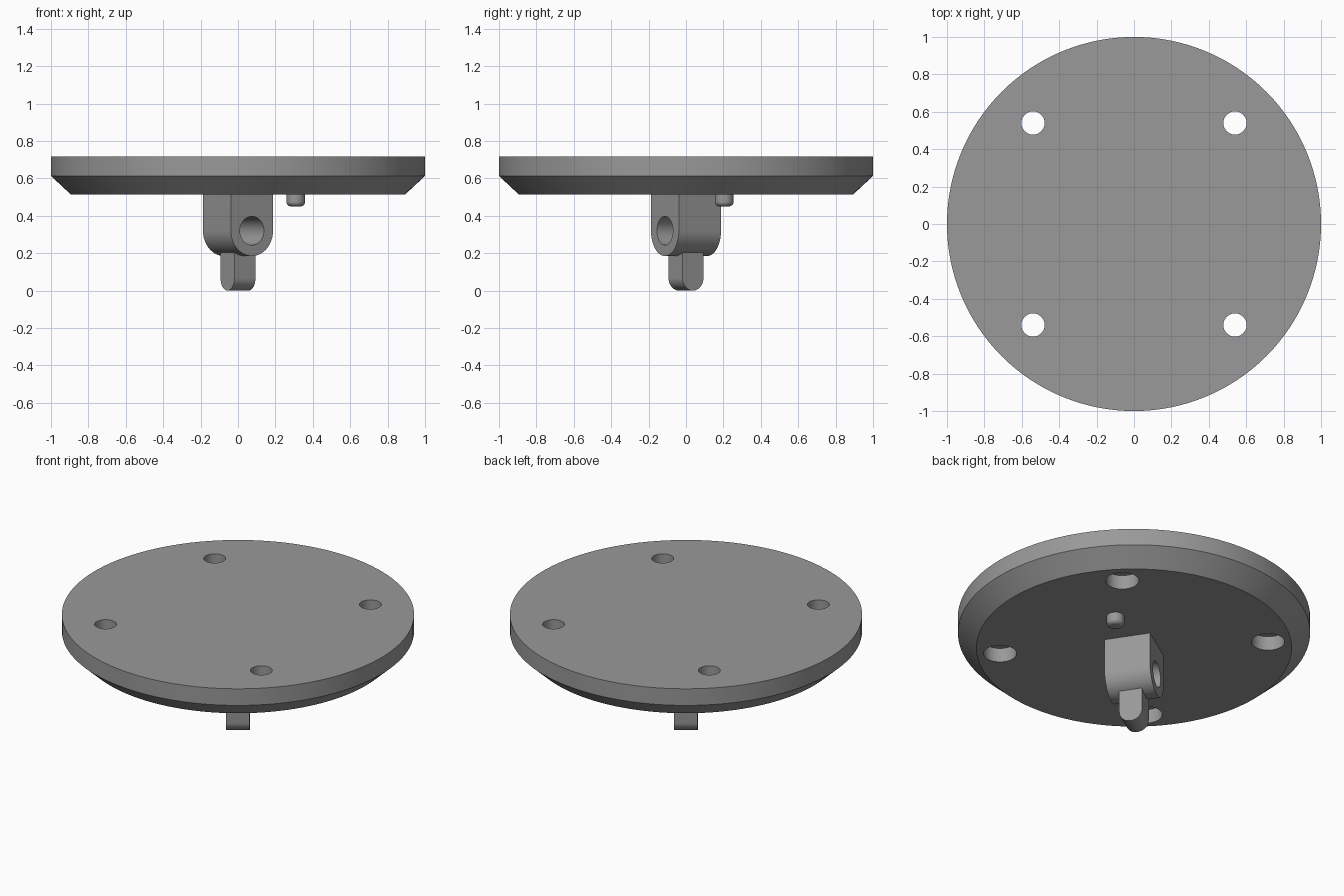
import bpy, bmesh, math
from mathutils import Matrix

if "Cube" in bpy.data.objects:
    bpy.data.objects.remove(bpy.data.objects["Cube"])

TURN = math.radians(33.5)   # the hanger is twisted about z

steel = bpy.data.materials.new("grey steel")
steel.diffuse_color = (0.32, 0.32, 0.32, 1)
steel.use_nodes = True
steel.node_tree.nodes["Principled BSDF"].inputs["Base Color"].default_value = steel.diffuse_color


def finish(bm, name):
    bmesh.ops.recalc_face_normals(bm, faces=bm.faces)
    mesh = bpy.data.meshes.new(name)
    bm.to_mesh(mesh)
    bm.free()
    obj = bpy.data.objects.new(name, mesh)
    bpy.context.collection.objects.link(obj)
    mesh.materials.append(steel)
    return obj


def lathe(name, profile, steps, loc=(0, 0, 0)):
    """Solid of revolution from (radius, z) points, with flat end caps."""
    bm = bmesh.new()
    rings = []
    for r, z in profile:
        rings.append([bm.verts.new((loc[0] + r * math.cos(math.tau * i / steps),
                                    loc[1] + r * math.sin(math.tau * i / steps),
                                    loc[2] + z)) for i in range(steps)])
    for a, b in zip(rings, rings[1:]):
        for i in range(steps):
            j = (i + 1) % steps
            bm.faces.new((a[i], a[j], b[j], b[i]))
    bm.faces.new(rings[0])
    bm.faces.new(rings[-1])
    return finish(bm, name)


def lug(name, width, bottom, top, turn, steps=32):
    """Square bar with a half-round lower end, extruded along local y."""
    r = width / 2
    pts = [(r, top), (-r, top)]
    pts += [(-r * math.cos(math.pi * i / steps),
             bottom + r - r * math.sin(math.pi * i / steps)) for i in range(steps + 1)]
    bm = bmesh.new()
    face = bm.faces.new([bm.verts.new((x, -r, z)) for x, z in pts])
    out = bmesh.ops.extrude_face_region(bm, geom=[face])
    bmesh.ops.translate(bm, vec=(0, width, 0),
                        verts=[v for v in out["geom"] if isinstance(v, bmesh.types.BMVert)])
    bm.transform(Matrix.Rotation(turn, 4, 'Z'))
    return finish(bm, name)


def cut(obj, cutters):
    for c in cutters:
        mod = obj.modifiers.new(c.name, 'BOOLEAN')
        mod.object, mod.operation, mod.solver = c, 'DIFFERENCE', 'EXACT'
    bpy.context.view_layer.objects.active = obj
    for mod in list(obj.modifiers):
        bpy.ops.object.modifier_apply(modifier=mod.name)
    for c in cutters:
        bpy.data.objects.remove(c)


# Round plate with a chamfered underside
plate = lathe("mounting_plate", [(0.895, 0.515), (1, 0.613), (1, 0.717)], 128)

# Four screw holes, counterbored from below
cut(plate, [lathe("screw_hole_cutter",
                  [(0.094, 0.45), (0.094, 0.603), (0.062, 0.603), (0.062, 0.8)],
                  48, (sx * 0.54, sy * 0.54, 0))
            for sx in (-1, 1) for sy in (-1, 1)])

# Hanger block with a cross hole
block = lug("hanger_block", 0.27, 0.185, 0.516, TURN)
pin = lathe("cross_hole_cutter", [(0.077, -0.3), (0.077, 0.3)], 48)
pin.data.transform(Matrix.Translation((0, 0, 0.32)) @ Matrix.Rotation(TURN, 4, 'Z')
                   @ Matrix.Rotation(math.pi / 2, 4, 'X'))
cut(block, [pin])

# Small tongue below the block, rounded across the other direction
tongue = lug("lower_tongue", 0.135, 0, 0.225, TURN + math.pi / 2)

# Locating stud with a rounded tip
fillet = [(0.025 + 0.025 * math.sin(a), 0.475 - 0.025 * math.cos(a))
          for a in (math.pi / 2 * i / 8 for i in range(9))]
stud = lathe("locating_stud", fillet + [(0.05, 0.516)], 40,
             (0.37 * math.cos(TURN), 0.37 * math.sin(TURN), 0))

# Smooth round walls, crisp edges
for obj in (plate, block, tongue, stud):
    bpy.ops.object.select_all(action='DESELECT')
    obj.select_set(True)
    bpy.context.view_layer.objects.active = obj
    bpy.ops.object.shade_smooth_by_angle(angle=math.radians(30))
